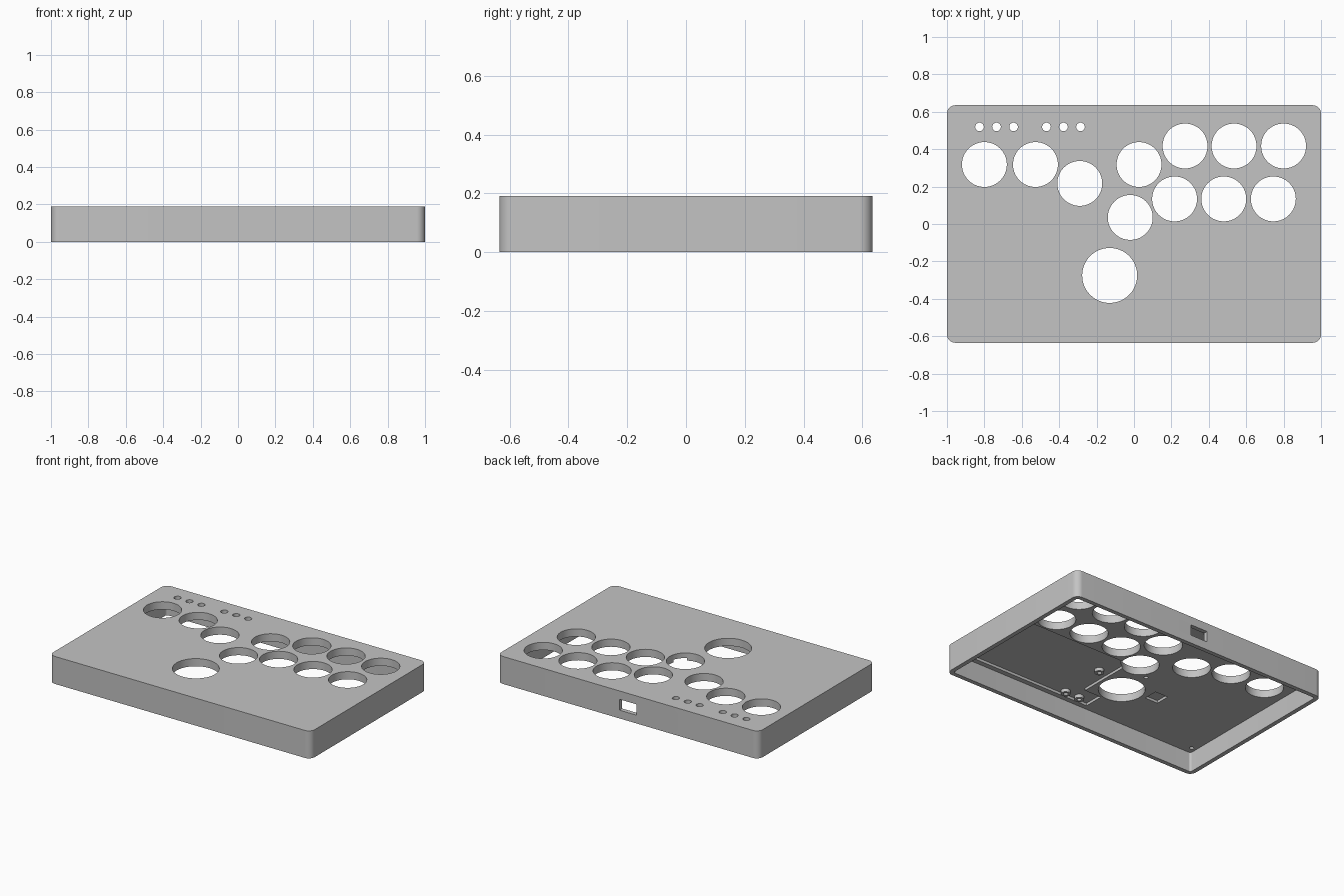
import bpy, bmesh
from math import sin, cos, pi

if "Cube" in bpy.data.objects:
    bpy.data.objects.remove(bpy.data.objects["Cube"], do_unlink=True)

H, CEILING, POCKET = 0.19, 0.137, 0.155

grey = bpy.data.materials.new("case_grey")
grey.use_nodes = True
colour = (0.55, 0.55, 0.55, 1)
grey.diffuse_color = colour
grey.node_tree.nodes["Principled BSDF"].inputs["Base Color"].default_value = colour


def circle(x, y, r, n=64):
    return [(x + r * cos(2 * pi * i / n), y + r * sin(2 * pi * i / n)) for i in range(n)]


def rect(x0, x1, y0, y1):
    return [(x0, y0), (x1, y0), (x1, y1), (x0, y1)]


def rounded(hx, hy, r, n=10):
    pts = []
    for q, (sx, sy) in enumerate([(1, 1), (-1, 1), (-1, -1), (1, -1)]):
        for i in range(n + 1):
            a = (q + i / n) * pi / 2
            pts.append((sx * (hx - r) + r * cos(a), sy * (hy - r) + r * sin(a)))
    return pts


def prisms(name, outlines, z0, z1):
    """Extrude each outline from z0 to z1 in one object."""
    bm = bmesh.new()
    for pts in outlines:
        face = bm.faces.new([bm.verts.new((x, y, z0)) for x, y in pts])
        new = bmesh.ops.extrude_face_region(bm, geom=[face])["geom"]
        top = [v for v in new if isinstance(v, bmesh.types.BMVert)]
        bmesh.ops.translate(bm, verts=top, vec=(0, 0, z1 - z0))
    bmesh.ops.recalc_face_normals(bm, faces=bm.faces)
    mesh = bpy.data.meshes.new(name)
    bm.to_mesh(mesh)
    bm.free()
    mesh.materials.append(grey)
    ob = bpy.data.objects.new(name, mesh)
    bpy.context.collection.objects.link(ob)
    return ob


def activate(ob):
    bpy.ops.object.select_all(action="DESELECT")
    ob.select_set(True)
    bpy.context.view_layer.objects.active = ob


def cut(ob, outlines, z0, z1):
    cutter = prisms("cutter", outlines, z0, z1)
    cutter.hide_render = True
    mod = ob.modifiers.new("cut", "BOOLEAN")
    mod.operation, mod.solver, mod.object = "DIFFERENCE", "EXACT", cutter
    activate(ob)
    bpy.ops.object.modifier_apply(modifier=mod.name)
    bpy.data.objects.remove(cutter, do_unlink=True)


# Open-bottomed case
case = prisms("case_shell", [rounded(1, 0.635, 0.045)], 0, H)
cut(case, [rounded(0.97, 0.605, 0.015)], -0.1, CEILING)

# Stepped circuit board recess and small square recess under the top
board = [(-0.09, -0.57), (0.84, -0.57), (0.84, 0), (0.04, 0), (0.04, -0.43), (-0.09, -0.43)]
cut(case, [board, rect(-0.41, -0.31, -0.26, -0.16)], 0.1, POCKET)

# Blind screw holes
screws = [circle(sx * 0.935, sy * 0.553, 0.014, 24) for sx in (-1, 1) for sy in (-1, 1)]
cut(case, screws + [circle(-0.148, -0.06, 0.014, 24)], 0.1, 0.165)

# Button holes through the top
buttons = [(-0.8, 0.318), (-0.527, 0.318), (-0.29, 0.217), (0.027, 0.318), (-0.02, 0.035)]
buttons += [(x, 0.417) for x in (0.273, 0.535, 0.8)]
buttons += [(x, 0.134) for x in (0.217, 0.48, 0.745)]
holes = [circle(x, y, 0.12) for x, y in buttons] + [circle(-0.13, -0.275, 0.147)]
for start in (-0.826, -0.468):
    holes += [circle(start + i * 0.091, 0.519, 0.023, 32) for i in range(3)]
cut(case, holes, 0.05, 0.3)

# Cable port in the back wall
cut(case, [rect(-0.065, 0.065, 0.55, 0.7)], 0.057, 0.132)
activate(case)
bpy.ops.object.shade_smooth_by_angle(angle=0.6)

# Hollow posts for the circuit board
for i, (x, y) in enumerate([(0.11, -0.535), (0.0, -0.535), (0.118, -0.197)]):
    post = prisms(f"board_post_{i + 1}", [circle(x, y, 0.03, 32)], 0.132, POCKET + 0.003)
    cut(post, [circle(x, y, 0.014, 24)], 0.1, 0.15)
    activate(post)
    bpy.ops.object.shade_smooth_by_angle(angle=0.6)
